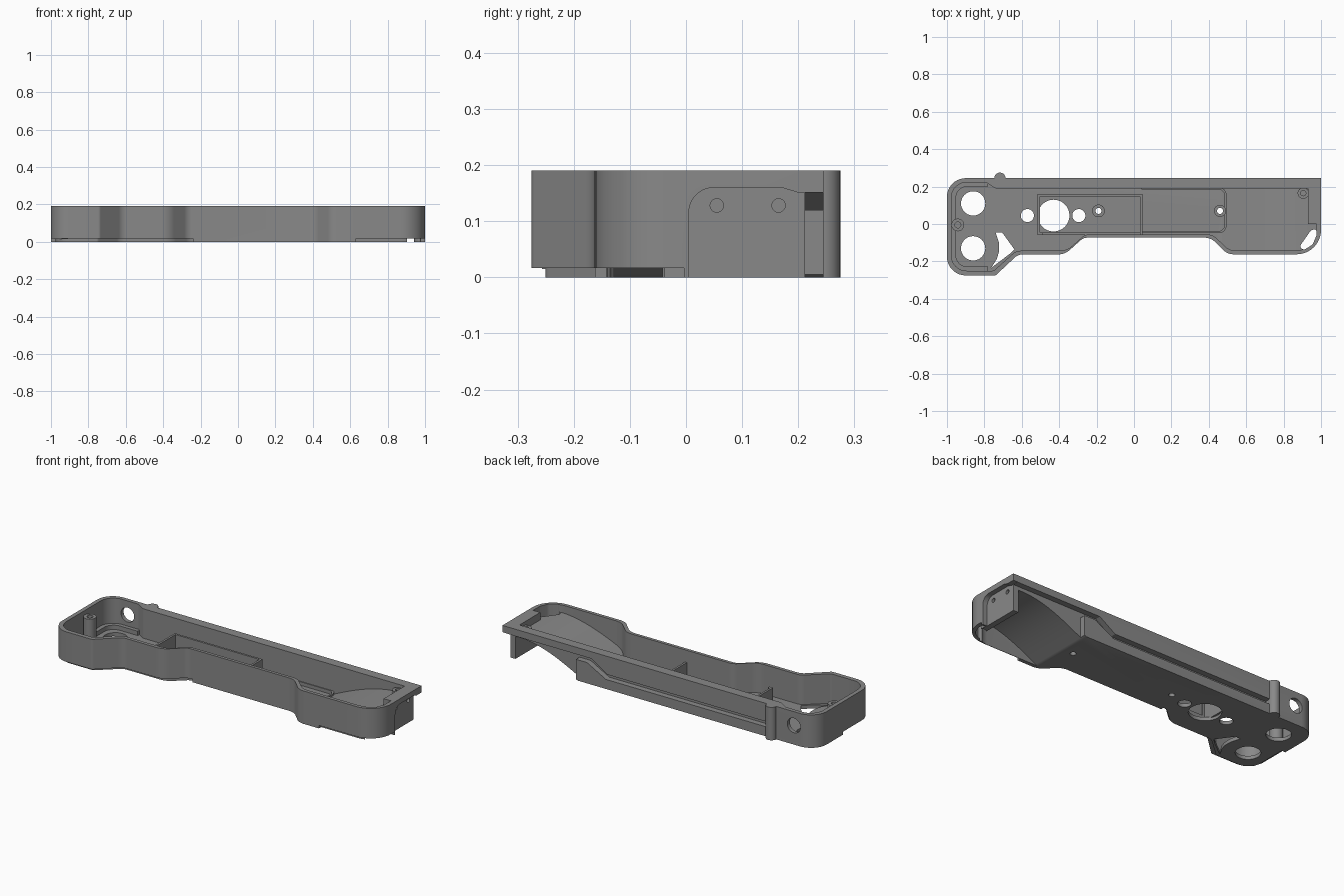
import bpy, bmesh, math
from mathutils import Vector

if "Cube" in bpy.data.objects:
    bpy.data.objects.remove(bpy.data.objects["Cube"])

grey = bpy.data.materials.new("housing_grey")
grey.diffuse_color = (0.25, 0.25, 0.25, 1)
grey.use_nodes = True
grey.node_tree.nodes["Principled BSDF"].inputs["Base Color"].default_value = grey.diffuse_color


def fillet(pts, seg=10):
    """Round each corner (x, y, radius) of a closed outline."""
    out = []
    for i, (x, y, r) in enumerate(pts):
        p = Vector((x, y))
        if r == 0:
            out.append((x, y))
            continue
        a = (Vector(pts[i - 1][:2]) - p).normalized()
        b = (Vector(pts[(i + 1) % len(pts)][:2]) - p).normalized()
        half = a.angle(b) / 2
        c = p + (a + b).normalized() * (r / math.sin(half))
        t = r / math.tan(half)
        v0, v1 = p + a * t - c, p + b * t - c
        total = v0.angle_signed(v1)
        for k in range(seg + 1):
            ang = -total * k / seg
            co, si = math.cos(ang), math.sin(ang)
            out.append((c.x + v0.x * co - v0.y * si, c.y + v0.x * si + v0.y * co))
    return out


def circle(x, y, r, n=32):
    return [(x + r * math.cos(2 * math.pi * i / n), y + r * math.sin(2 * math.pi * i / n))
            for i in range(n)]


def prism(name, pts, lo, hi, axis="z"):
    """Extrude an outline along one axis."""
    place = {"z": lambda a, b, h: (a, b, h),
             "y": lambda a, b, h: (a, h, b),
             "x": lambda a, b, h: (h, a, b)}[axis]
    bm = bmesh.new()
    low = [bm.verts.new(place(a, b, lo)) for a, b in pts]
    top = [bm.verts.new(place(a, b, hi)) for a, b in pts]
    bm.faces.new(low)
    bm.faces.new(top)
    for i in range(len(pts)):
        j = (i + 1) % len(pts)
        bm.faces.new((low[i], low[j], top[j], top[i]))
    bmesh.ops.recalc_face_normals(bm, faces=bm.faces)
    me = bpy.data.meshes.new(name)
    bm.to_mesh(me)
    bm.free()
    me.materials.append(grey)
    ob = bpy.data.objects.new(name, me)
    bpy.context.collection.objects.link(ob)
    return ob


def rect(x0, x1, y0, y1):
    return [(x0, y0), (x1, y0), (x1, y1), (x0, y1)]


def combine(ob, other, op="DIFFERENCE"):
    """Apply a boolean and discard the second object."""
    m = ob.modifiers.new("cut", "BOOLEAN")
    m.operation, m.object, m.solver = op, other, "EXACT"
    dg = bpy.context.evaluated_depsgraph_get()
    me = bpy.data.meshes.new_from_object(ob.evaluated_get(dg))
    ob.modifiers.clear()
    ob.data = me
    bpy.data.objects.remove(other)


def cut(ob, pts, lo, hi, axis="z"):
    combine(ob, prism("cutter", pts, lo, hi, axis))


H = 0.19
outer = fillet([(1, .245, 0), (-1, .245, .1), (-1, -.275, .1), (-.74, -.275, .02),
                (-.62, -.163, .06), (-.37, -.163, .1), (-.27, -.073, .06),
                (.41, -.073, .08), (.5, -.162, .08), (1, -.162, .13)])
inner = fillet([(.93, .19, 0), (-.74, .19, .01), (-.79, .222, .01), (-.976, .222, .08),
                (-.976, -.25, .08), (-.75, -.25, .02), (-.63, -.143, .06),
                (-.36, -.143, .1), (-.26, -.055, .06), (.42, -.055, .08),
                (.51, -.142, .08), (.976, -.142, .11), (.976, 0, 0), (.93, 0, 0)])


def arch(x0, x1, z0, z1, base, n=20):
    """Rising curve in x and z, closed down to a base height."""
    c = [(x0 + (x1 - x0) * i / n, z0 + (z1 - z0) * math.sin(math.pi / 2 * i / n))
         for i in range(n + 1)]
    return c + [(1.2, z1), (1.2, base), (x0, base)]


# Tray body: the hollow's floor rises over the arch at the right end
body = prism("tray_body", outer, 0, H)
hollow = prism("hollow", inner, .02, .4)
combine(hollow, prism("ramp", arch(.45, .92, .01, .147, -.2), -.6, .6, "y"))
combine(body, hollow)

# Arched bay under the right end, open at the back and below
bay = prism("bay", fillet([(.94, .4, 0), (.4, .4, 0), (.4, -.14, 0), (.94, -.14, .09)]), -.1, .4)
combine(bay, prism("bay_arch", arch(.51, .92, -.005, .13, -.05), -.5, .5, "y"), "INTERSECT")
combine(body, bay)

# Stepped groove along the back, running out into the undercut at the right
cut(body, [(1.1, .15), (.43, .15), (.33, .085), (-.69, .085), (-.69, .055), (.34, .055),
           (.46, .12), (.53, .12), (.53, -.1), (1.1, -.1)], .212, .4, "y")

# Recessed end panel with two screw holes
cut(body, fillet([(.005, -.1, 0), (.3, -.1, 0), (.3, .151, 0), (.2, .151, .02),
                  (.17, .16, .02), (.005, .16, .045)]), .972, 1.2, "x")
for y in (.055, .165):
    cut(body, circle(y, .128, .012, 20), .95, 1.1, "x")

# Shallow step under the outer rim
for x0, x1 in ((-1.2, -.24), (.63, 1.2)):
    rim = prism("rim_step", rect(x0, x1, -.5, -.004), -.1, .017)
    combine(rim, prism("rim_keep", inner, -.2, .3))
    combine(body, rim)

# Round openings in the floor
for x, y, r in ((-.86, .11, .065), (-.86, -.13, .065), (-.43, .045, .085),
                (-.57, .045, .035), (-.295, .045, .035), (-.19, .07, .016), (.46, .07, .016)):
    cut(body, circle(x, y, r), -.1, .12)
# Angular floor opening, corner slot and round port in the back wall
cut(body, [(-.74, -.045), (-.705, -.045), (-.64, -.135), (-.665, -.16), (-.765, -.236),
           (-.735, -.19), (-.722, -.15), (-.722, -.1)], -.1, .1)
cut(body, fillet([(.882, -.125, .015), (.91, -.138, .015), (.955, -.11, .03),
                  (.976, -.06, .02), (.976, -.025, .012), (.945, -.035, .02)], 5), -.1, .4)
cut(body, circle(-.86, .11, .042), .2, .4, "y")

# Raised ledge along the left end of the floor
ledge = prism("floor_ledge", rect(-.985, -.78, -.257, .23), .015, .045)
combine(ledge, prism("outer_clip", outer, -.1, .3), "INTERSECT")
cut(ledge, fillet([(-.7, .2, 0), (-.952, .2, .06), (-.952, -.228, .06), (-.7, -.228, 0)]), -.1, .3)

# Compartment walls inside the tray
top = .12
box = prism("compartment_walls", rect(-.515, .045, -.058, .16), .015, top)
cut(box, rect(-.503, .033, -.046, .148), -.1, .3)
cut(box, rect(-.49, .033, -.1, .0), .045, .3)
# Low rib bordering the long floor pocket
rib = prism("pocket_rib", fillet([(.04, .195, 0), (.04, -.048, 0), (.495, -.048, .04),
                                  (.495, .195, .04)]), .015, .04)
cut(rib, fillet([(.02, .185, 0), (.02, -.038, 0), (.485, -.038, .035),
                 (.485, .185, .035)]), -.1, .3)

# Screw posts with bores
for name, x, y, z0, z1, r, ri in (
        ("left_post", -.942, -.005, .015, .165, .034, .016),
        ("right_post", .905, .165, .135, .172, .03, .014),
        ("middle_boss", -.19, .07, .001, .05, .034, .016),
        ("pocket_boss", .46, .07, .001, .05, .032, .016)):
    post = prism(name, circle(x, y, r), z0, z1)
    cut(post, circle(x, y, ri), -.1 if "boss" in name else z1 - .03, .4)

# Hinge pin on the back
prism("back_pin", circle(-.717, .245, .03), 0, H)

# Smooth the curves, keep edges sharp
for ob in bpy.data.objects:
    me = ob.data
    me.polygons.foreach_set("use_smooth", [True] * len(me.polygons))
    me.set_sharp_from_angle(angle=math.radians(30))
